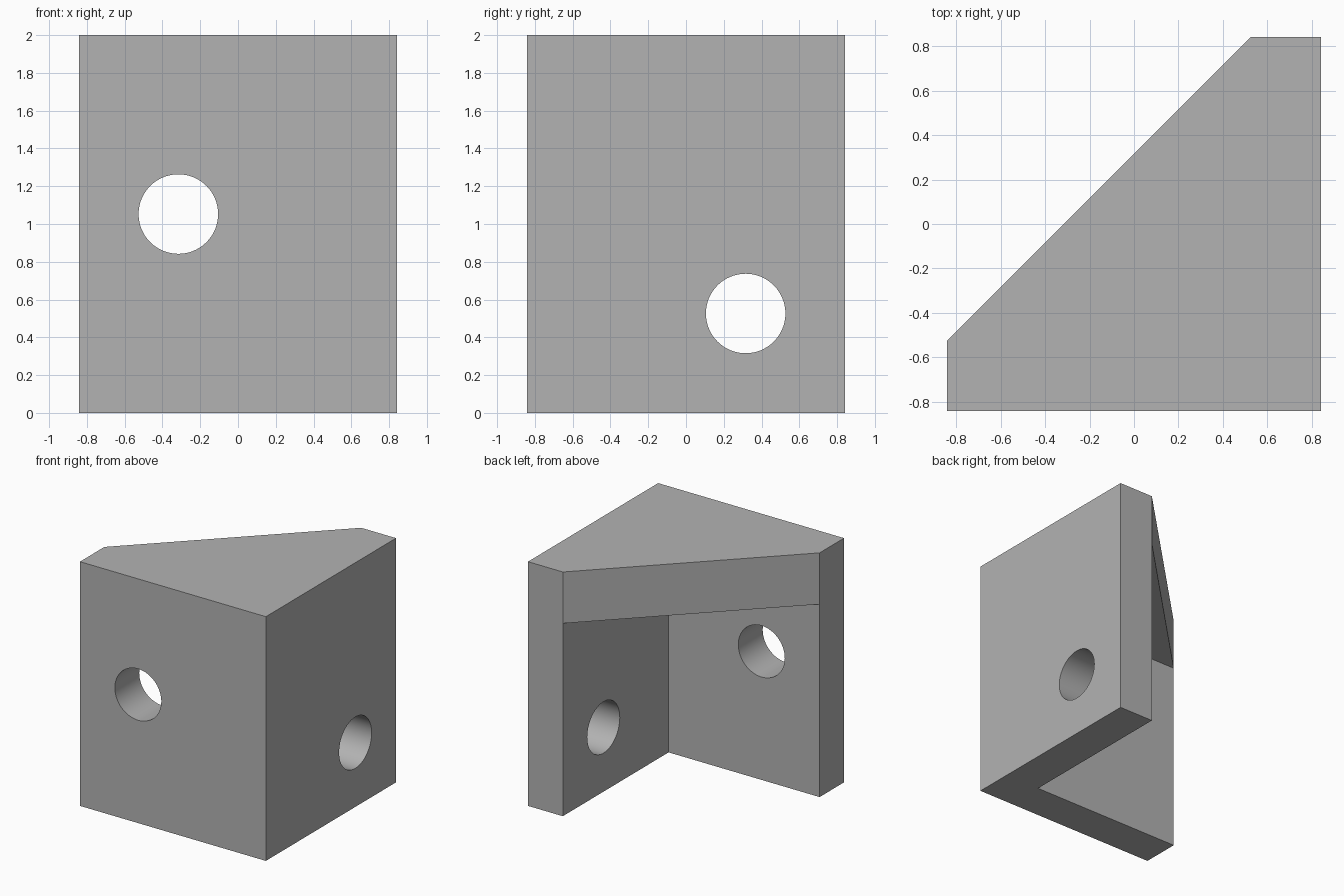
import bpy
import bmesh
import math
from mathutils import Matrix

if "Cube" in bpy.data.objects:
    bpy.data.objects.remove(bpy.data.objects["Cube"])

# Proportions on a 16 x 16 x 19 module, scaled to a height of 2
U = 2 / 19
HALF, HEIGHT, WALL, TOP, RADIUS = 8 * U, 19 * U, 3 * U, 4 * U, 2 * U
INNER = HALF - WALL

grey = bpy.data.materials.new("grey")
grey.use_nodes = True
grey.diffuse_color = (0.45, 0.45, 0.45, 1)
grey.node_tree.nodes["Principled BSDF"].inputs["Base Color"].default_value = grey.diffuse_color


def make_object(name, bm):
    bmesh.ops.recalc_face_normals(bm, faces=bm.faces)
    mesh = bpy.data.meshes.new(name)
    bm.to_mesh(mesh)
    bm.free()
    mesh.materials.append(grey)
    obj = bpy.data.objects.new(name, mesh)
    bpy.context.collection.objects.link(obj)
    return obj


def prism(name, outline, bottom, top):
    bm = bmesh.new()
    face = bm.faces.new([bm.verts.new((x, y, bottom)) for x, y in outline])
    extruded = bmesh.ops.extrude_face_region(bm, geom=[face])["geom"]
    verts = [v for v in extruded if isinstance(v, bmesh.types.BMVert)]
    bmesh.ops.translate(bm, verts=verts, vec=(0, 0, top - bottom))
    return make_object(name, bm)


def hole_cutter(name, location, axis):
    bm = bmesh.new()
    turn = Matrix.Rotation(math.pi / 2, 4, axis)
    bmesh.ops.create_cone(bm, cap_ends=True, segments=64, radius1=RADIUS, radius2=RADIUS,
                          depth=WALL * 1.5, matrix=Matrix.Translation(location) @ turn)
    return make_object(name, bm)


# Corner block with the back left open by a diagonal cut
bracket = prism("corner_bracket",
                [(-HALF, -HALF), (HALF, -HALF), (HALF, HALF), (INNER, HALF), (-HALF, -INNER)],
                0, HEIGHT)

# Hollow under the top plate, leaving two walls
far = 2 * HALF
cutters = [
    prism("hollow_cutter", [(-far, -INNER), (INNER, -INNER), (INNER, far), (-far, far)],
          -U, HEIGHT - TOP),
    hole_cutter("front_hole_cutter", (-3 * U, -HALF + WALL / 2, 10 * U), 'X'),
    hole_cutter("side_hole_cutter", (HALF - WALL / 2, 3 * U, 5 * U), 'Y'),
]

bpy.context.view_layer.objects.active = bracket
for cutter in cutters:
    cutter.hide_render = True
    cut = bracket.modifiers.new(cutter.name, 'BOOLEAN')
    cut.operation = 'DIFFERENCE'
    cut.solver = 'EXACT'
    cut.object = cutter
    bpy.ops.object.modifier_apply(modifier=cut.name)
    bpy.data.objects.remove(cutter)

# Smooth hole walls, sharp edges elsewhere
bpy.ops.object.select_all(action='DESELECT')
bracket.select_set(True)
bpy.ops.object.shade_smooth_by_angle(angle=math.radians(30))
